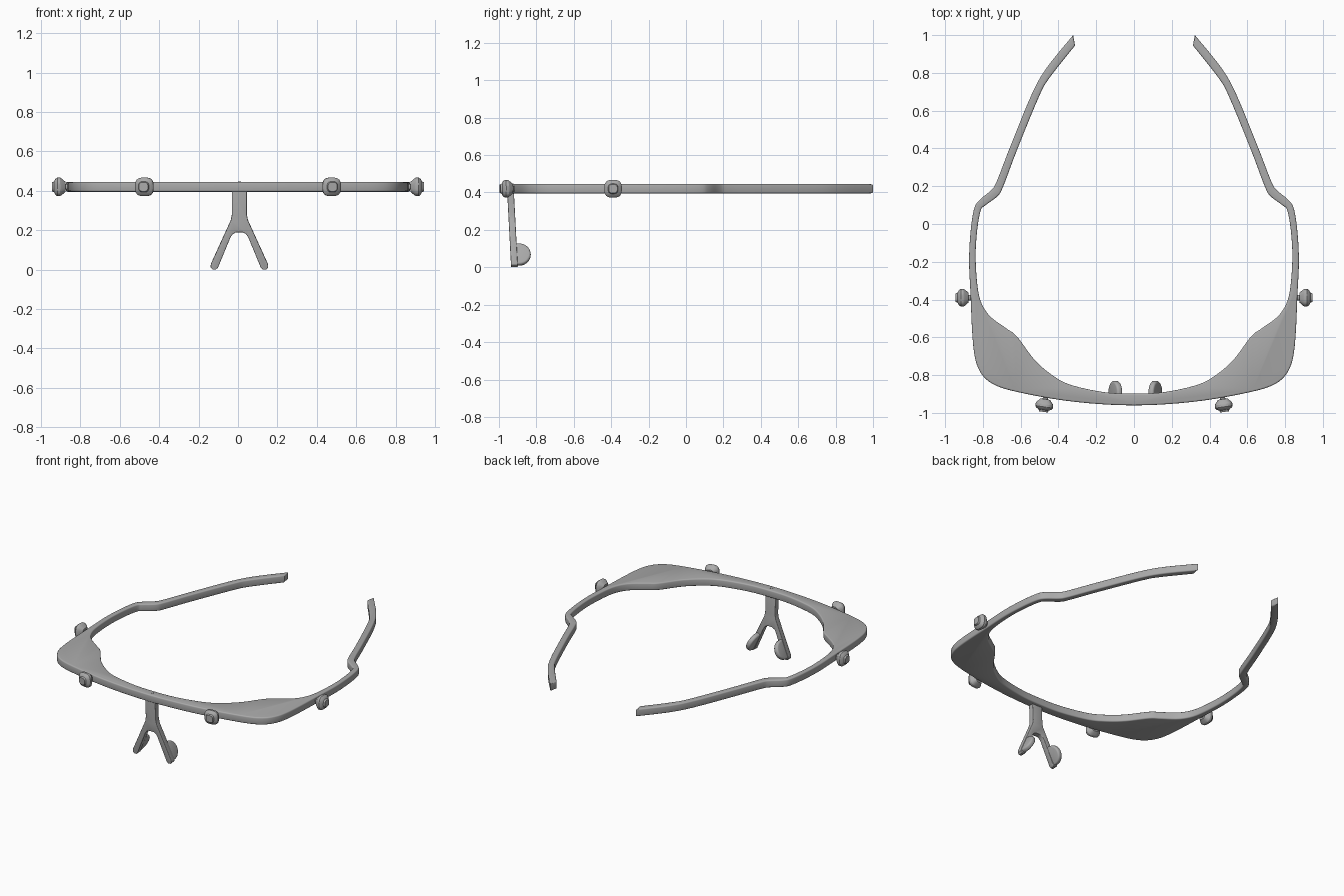
import bpy
import bmesh
import math
from mathutils import Matrix, Vector

cube = bpy.data.objects.get("Cube")
if cube:
    bpy.data.objects.remove(cube, do_unlink=True)

grey = bpy.data.materials.new("plain_grey")
grey.use_nodes = True
colour = (0.4, 0.4, 0.4, 1)
grey.diffuse_color = colour
grey.node_tree.nodes["Principled BSDF"].inputs["Base Color"].default_value = colour


def finish(name, bm, matrix, angle=35):
    """Turn a bmesh into a smooth-shaded object with sharp edges kept."""
    bm.transform(matrix)
    bmesh.ops.recalc_face_normals(bm, faces=bm.faces)
    mesh = bpy.data.meshes.new(name)
    bm.to_mesh(mesh)
    bm.free()
    mesh.materials.append(grey)
    obj = bpy.data.objects.new(name, mesh)
    bpy.context.collection.objects.link(obj)
    bpy.ops.object.select_all(action='DESELECT')
    obj.select_set(True)
    bpy.context.view_layer.objects.active = obj
    bpy.ops.object.shade_smooth_by_angle(angle=math.radians(angle))
    return obj


def smooth_path(points, steps=5):
    """Catmull-Rom curve through an open list of 2D points."""
    pts = [Vector(p) for p in points]
    pts = [pts[0]] + pts + [pts[-1]]
    out = []
    for a, b, c, d in zip(pts, pts[1:], pts[2:], pts[3:]):
        for i in range(steps):
            t = i / steps
            out.append(0.5 * (2 * b + (c - a) * t + (2 * a - 5 * b + 4 * c - d) * t ** 2
                              + (3 * b - a - 3 * c + d) * t ** 3))
    return out + [pts[-1]]


def mirrored(half):
    """Half outline starting on the centre line -> full path, left to right."""
    return [(-x, y) for x, y in reversed(half[1:])] + list(half)


def slab(name, outline, thickness, bevel, matrix):
    """Flat outline extruded about its plane, with rounded rims."""
    bm = bmesh.new()
    face = bm.faces.new([bm.verts.new((p[0], p[1], -thickness / 2)) for p in outline])
    ext = bmesh.ops.extrude_face_region(bm, geom=[face], use_keep_orig=True)
    top = [v for v in ext["geom"] if isinstance(v, bmesh.types.BMVert)]
    bmesh.ops.translate(bm, verts=top, vec=(0, 0, thickness))
    rims = [e for e in bm.edges if abs(e.verts[0].co.z - e.verts[1].co.z) < 1e-5]
    bmesh.ops.bevel(bm, geom=rims, offset=bevel, segments=3, profile=0.5,
                    affect='EDGES', clamp_overlap=False)
    return finish(name, bm, matrix)


def knob(name, centre, direction):
    """Rounded-square knob with a thin stem, lofted along its axis."""
    profile = [(-0.06, 0.014), (-0.034, 0.014), (-0.034, 0.026), (-0.014, 0.043),
               (-0.007, 0.047), (0.007, 0.047), (0.016, 0.041), (0.024, 0.027), (0.034, 0.023)]
    bm = bmesh.new()
    rings, sides = [], 32
    for height, radius in profile:
        ring = []
        for i in range(sides):
            a = math.tau * i / sides
            c, s = math.cos(a), math.sin(a)
            r = radius / (abs(c) ** 3 + abs(s) ** 3) ** (1 / 3)
            ring.append(bm.verts.new((r * c, r * s, height)))
        rings.append(ring)
    for low, high in zip(rings, rings[1:]):
        for i in range(sides):
            j = (i + 1) % sides
            bm.faces.new((low[i], low[j], high[j], high[i]))
    bm.faces.new(rings[0])
    bm.faces.new(rings[-1])
    axis = Vector(direction).normalized()
    side = Vector((0, 0, 1)).cross(axis)
    turn = Matrix((side, (0, 0, 1), axis)).transposed().to_4x4()
    return finish(name, bm, Matrix.Translation(centre) @ turn, 30)


# Frame: brow, corner panels and both temples in one slab
outer = [(0, -0.96), (0.2, -0.952), (0.4, -0.93), (0.6, -0.893), (0.72, -0.86), (0.79, -0.815),
         (0.83, -0.75), (0.848, -0.67), (0.858, -0.55), (0.865, -0.38), (0.873, -0.2),
         (0.866, -0.05), (0.848, 0.075), (0.82, 0.125), (0.755, 0.18), (0.725, 0.23),
         (0.655, 0.41), (0.54, 0.69), (0.46, 0.83), (0.322, 1.0)]
inner = [(0, -0.898), (0.16, -0.89), (0.34, -0.85), (0.44, -0.795), (0.53, -0.715), (0.62, -0.595),
         (0.68, -0.55), (0.77, -0.48), (0.82, -0.38), (0.838, -0.2), (0.832, -0.05),
         (0.812, 0.07), (0.785, 0.1), (0.72, 0.15), (0.69, 0.205), (0.62, 0.39),
         (0.505, 0.67), (0.45, 0.77), (0.312, 0.945)]
outline = smooth_path(mirrored(outer)) + smooth_path(mirrored(inner))[::-1]
slab("frame", outline, 0.05, 0.008, Matrix.Translation((0, 0, 0.42)))

# Small pin on the top of the bridge
pin = bmesh.new()
bmesh.ops.create_cone(pin, cap_ends=True, segments=16, radius1=0.008, radius2=0.008, depth=0.006)
finish("bridge_pin", pin, Matrix.Translation((0.007, -0.93, 0.4445)))

# Forked nose bracket hanging from the bridge, leaning slightly
nose_x = 0.007
fork_outer = [(0.038, 0.41), (0.038, 0.28), (0.044, 0.25), (0.145, 0.028), (0.146, 0.012),
              (0.136, 0.001), (0.12, 0.001), (0.109, 0.01)]
fork_inner = [(0.045, 0.165), (0.034, 0.181), (0.018, 0.19)]
half = fork_outer + fork_inner
fork = half + [(-x, z) for x, z in reversed(half)]
lean = Matrix.Rotation(math.radians(93), 4, 'X')
slab("nose_bracket", fork, 0.036, 0.004, Matrix.Translation((nose_x, -0.917, 0)) @ lean)

# D-shaped nose pads set along the fork legs
arc = [math.pi * (i / 16 - 0.5) for i in range(17)]
pad = [(-0.035, -0.062)] + [(0.062 * math.cos(a), 0.062 * math.sin(a)) for a in arc]
pad += [(-0.035, 0.062)]
for label, s in (("left", 1), ("right", -1)):
    back = Vector((0, 1, 0))
    up = Vector((-0.41 * s, 0, 0.91)).normalized()
    turn = Matrix((back, up, back.cross(up))).transposed().to_4x4()
    place = Matrix.Translation((nose_x + 0.106 * s, -0.892, 0.068))
    slab(label + "_nose_pad", pad, 0.032, 0.011, place @ turn)

    # Knobs on the brow and temple of each side
    knob(label + "_front_knob", (0.475 * s, -0.961, 0.42), (0.15 * s, -1, 0))
    knob(label + "_side_knob", (0.91 * s, -0.39, 0.42), (s, 0, 0))
